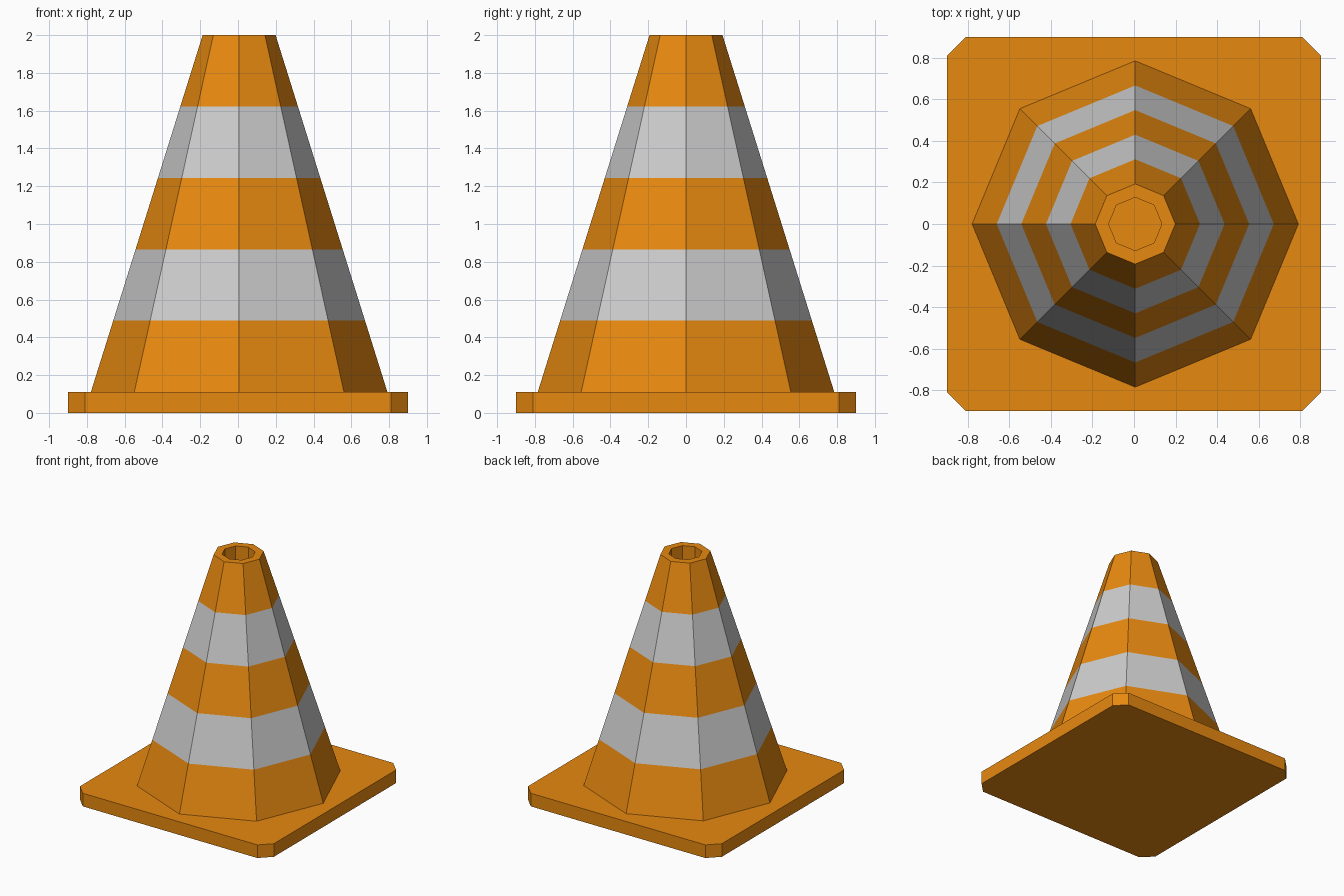
import bpy, bmesh
from math import cos, sin, pi

if "Cube" in bpy.data.objects:
    bpy.data.objects.remove(bpy.data.objects["Cube"])


def material(name, color):
    m = bpy.data.materials.new(name)
    m.diffuse_color = (*color, 1)
    m.use_nodes = True
    m.node_tree.nodes["Principled BSDF"].inputs["Base Color"].default_value = m.diffuse_color
    return m


orange = material("orange", (0.8, 0.25, 0.005))
white = material("white", (0.8, 0.8, 0.8))


def make_object(name, bm, mats):
    bmesh.ops.recalc_face_normals(bm, faces=bm.faces)
    me = bpy.data.meshes.new(name)
    bm.to_mesh(me)
    bm.free()
    for m in mats:
        me.materials.append(m)
    ob = bpy.data.objects.new(name, me)
    bpy.context.collection.objects.link(ob)
    return ob


# Square base plate with clipped corners
H, C, T = 0.9, 0.09, 0.11
bm = bmesh.new()
outline = []
for sx, sy in ((1, 1), (-1, 1), (-1, -1), (1, -1)):
    pair = [(sx * H, sy * (H - C)), (sx * (H - C), sy * H)]
    outline += pair if sx * sy > 0 else pair[::-1]
face = bm.faces.new([bm.verts.new((x, y, 0)) for x, y in outline])
top = bmesh.ops.extrude_face_region(bm, geom=[face], use_keep_orig=True)
bmesh.ops.translate(bm, vec=(0, 0, T),
                    verts=[g for g in top["geom"] if isinstance(g, bmesh.types.BMVert)])
make_object("base_plate", bm, [orange])

# Eight-sided cone: five equal bands, then the rim, socket wall and socket floor
N, BANDS = 8, 5
R0, R1, Z1 = 0.785, 0.193, 2.0
profile = [(R0 + (R1 - R0) * i / BANDS, T + (Z1 - T) * i / BANDS) for i in range(BANDS + 1)]
profile += [(0.128, Z1), (0.128, Z1 - 0.25)]
bm = bmesh.new()
rings = [[bm.verts.new((0.006 + r * cos(2 * pi * k / N), r * sin(2 * pi * k / N), z))
          for k in range(N)] for r, z in profile]
for i, (a, b) in enumerate(zip(rings, rings[1:])):
    for k in range(N):
        j = (k + 1) % N
        f = bm.faces.new((a[k], a[j], b[j], b[k]))
        f.material_index = 1 if i in (1, 3) else 0
bm.faces.new(rings[-1])
make_object("striped_cone", bm, [orange, white])
